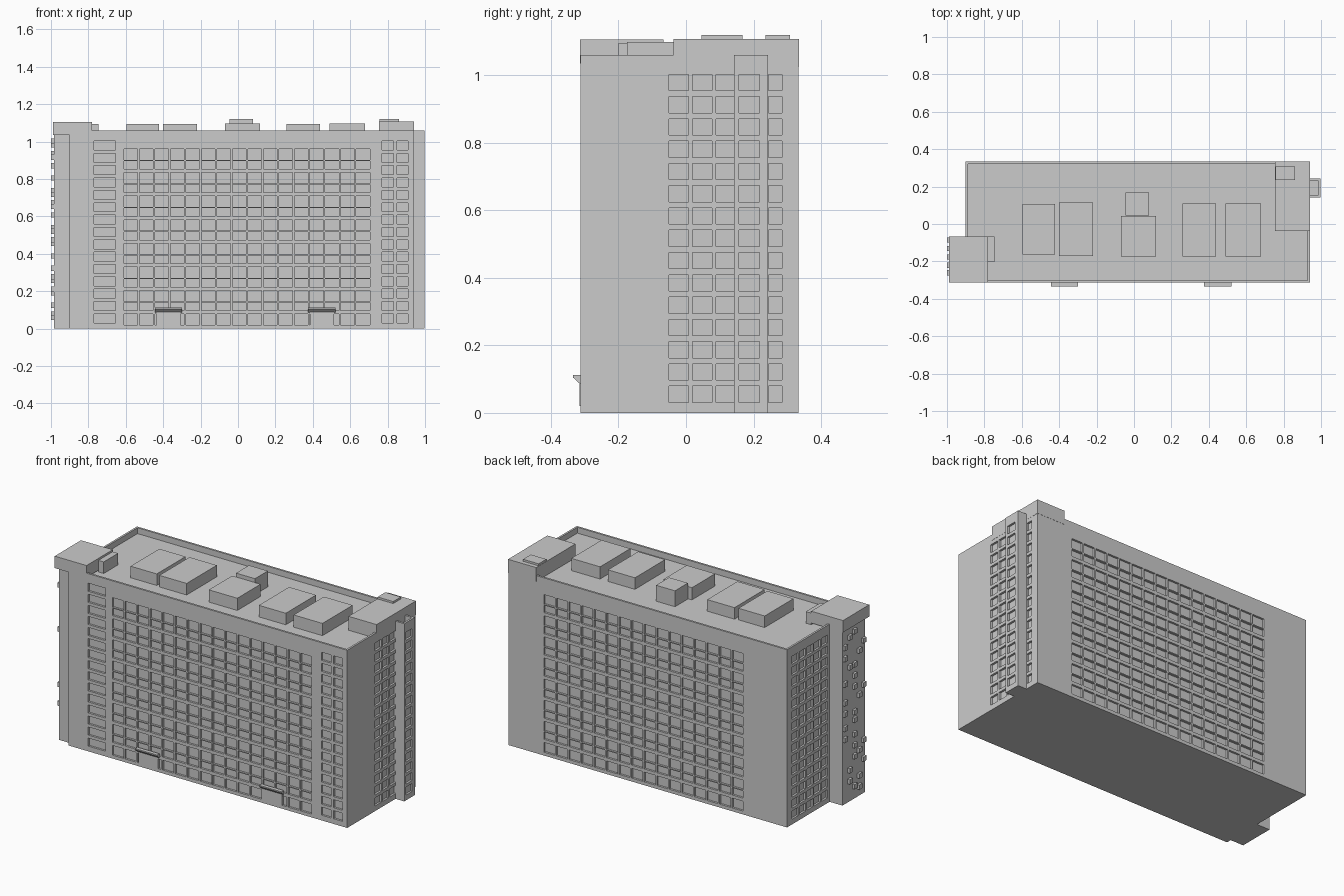
import bpy, bmesh, random
from mathutils import Vector

if "Cube" in bpy.data.objects:
    bpy.data.objects.remove(bpy.data.objects["Cube"])

D = 0.012           # wall thickness = window recess = parapet width
X0, X1, Y0, Y1 = -0.90, 0.94, -0.313, 0.333
TOP, ROOF = 1.06, 1.025


def finish(bm, name):
    bmesh.ops.recalc_face_normals(bm, faces=bm.faces)
    me = bpy.data.meshes.new(name)
    bm.to_mesh(me)
    bm.free()
    ob = bpy.data.objects.new(name, me)
    bpy.context.collection.objects.link(ob)
    return ob


def box(name, x0, x1, y0, y1, z0, z1):
    bm = bmesh.new()
    bmesh.ops.create_cube(bm, size=1)
    for v in bm.verts:
        v.co = Vector(((x0 + x1) / 2 + v.co.x * (x1 - x0),
                       (y0 + y1) / 2 + v.co.y * (y1 - y0),
                       (z0 + z1) / 2 + v.co.z * (z1 - z0)))
    return finish(bm, name)


def wall(name, axis, pos, inward, u0, u1, top, holes):
    """Slab with rectangular openings; axis is the one the wall faces along."""
    us = sorted({round(u, 4) for h in holes for u in h[:2]} | {u0, u1})
    zs = sorted({round(z, 4) for h in holes for z in h[2:]} | {0, top})
    bm = bmesh.new()
    grid = [[bm.verts.new((pos, u, z) if axis == 'x' else (u, pos, z)) for z in zs] for u in us]
    for i in range(len(us) - 1):
        for j in range(len(zs) - 1):
            u, z = (us[i] + us[i + 1]) / 2, (zs[j] + zs[j + 1]) / 2
            if not any(a < u < b and c < z < d for a, b, c, d in holes):
                bm.faces.new((grid[i][j], grid[i + 1][j], grid[i + 1][j + 1], grid[i][j + 1]))
    bmesh.ops.delete(bm, geom=[v for v in bm.verts if not v.link_faces], context='VERTS')
    front = bm.faces[:]
    ext = bmesh.ops.extrude_face_region(bm, geom=front, use_keep_orig=True)
    move = Vector((inward * D, 0, 0) if axis == 'x' else (0, inward * D, 0))
    bmesh.ops.translate(bm, vec=move, verts=[g for g in ext['geom'] if isinstance(g, bmesh.types.BMVert)])
    return finish(bm, name)


def openings(cols, rows):
    return [(a, b, c, d) for a, b in cols for c, d in rows]


# Window layouts
floors = [(0.031 + 0.066 * i, 0.079 + 0.066 * i) for i in range(15)]
paired = []
for i in range(8):
    t = 0.96 - 0.126 * i
    paired.append((t - 0.058, t))
    if i < 7:
        paired.append((t - 0.107, t - 0.064))
main_cols = [(-0.61 + 0.0828 * i, -0.537 + 0.0828 * i) for i in range(16)]
main_windows = openings(main_cols, paired)
side_cols = [(-0.05 + 0.0695 * i, 0.008 + 0.0695 * i) for i in range(3)]

# Main block: core plus four walls that rise above the roof as a parapet
box("building_core", X0 + D, X1 - D, Y0 + D, Y1 - D, 0, ROOF)
stair_cols = [(-0.77, -0.655), (0.77, 0.832), (0.85, 0.908)]
wall("front_wall", 'y', Y0, 1, X0, X1, TOP, main_windows + openings(stair_cols, floors))
wall("back_wall", 'y', Y1, -1, X0, X1, TOP, main_windows)
wall("right_wall", 'x', X1, -1, Y0 + D, Y1 - D, TOP, openings(side_cols + [(0.245, 0.285)], floors))
left_cols = [(-0.05 + 0.0695 * i, 0.008 + 0.0695 * i) for i in range(5)]
wall("left_wall", 'x', X0, 1, Y0 + D, Y1 - D, TOP, openings(left_cols, floors))

# Right bay with its own window column and a small parapet
box("right_bay_core", X1, 0.998 - D, 0.142 + D, 0.243 - D, 0, ROOF)
wall("right_bay_face", 'x', 0.998, -1, 0.142, 0.243, TOP, openings([(0.157, 0.217)], floors))
for name, y in (("right_bay_front_side", 0.142), ("right_bay_back_side", 0.243 - D)):
    box(name, X1, 0.998 - D, y, y + D, 0, TOP)

# Left wing with overhanging cap
box("left_wing", -0.985, X0, -0.283, -0.068, 0, 1.035)
box("left_wing_cap", -0.99, -0.78, Y0 - 0.001, -0.066, 1.035, 1.106)
box("cap_side_box", -0.78, -0.745, -0.202, -0.066, ROOF, 1.094)

# Small wall units scattered on the left wing
random.seed(4)
for i in range(15):
    for y in random.sample([-0.275, -0.235, -0.19, -0.145, -0.10], 2):
        z = 0.045 + 0.066 * i + random.choice([0, 0.02])
        box("wall_unit", -1.0, -0.985, y, y + 0.028, z, z + 0.028)

# Rooftop volumes
roof_boxes = [
    (-0.595, -0.422, -0.163, 0.108, 1.094), (-0.40, -0.22, -0.17, 0.114, 1.094),
    (-0.07, 0.118, -0.175, 0.044, 1.098), (-0.045, 0.08, 0.046, 0.168, 1.12),
    (0.26, 0.438, -0.175, 0.11, 1.094), (0.49, 0.68, -0.175, 0.11, 1.098)]
for x0, x1, y0, y1, z1 in roof_boxes:
    box("roof_unit", x0, x1, y0, y1, ROOF, z1)
box("corner_penthouse", 0.755, X1 + 0.001, -0.037, Y1 + 0.001, ROOF, 1.108)
box("penthouse_hatch", 0.757, 0.86, 0.235, 0.308, 1.108, 1.12)

# Entrances: door panel under a wedge canopy
for x in (-0.372, 0.448):
    box("entrance_door", x - 0.064, x + 0.064, Y0 - 0.003, Y0 + D, 0.02, 0.09)
    bm = bmesh.new()
    profile = [(Y0, 0.085), (-0.335, 0.105), (-0.335, 0.112), (Y0, 0.112)]
    face = bm.faces.new([bm.verts.new((x - 0.073, y, z)) for y, z in profile])
    ext = bmesh.ops.extrude_face_region(bm, geom=[face], use_keep_orig=True)
    bmesh.ops.translate(bm, vec=(0.146, 0, 0), verts=[g for g in ext['geom'] if isinstance(g, bmesh.types.BMVert)])
    finish(bm, "entrance_canopy")
